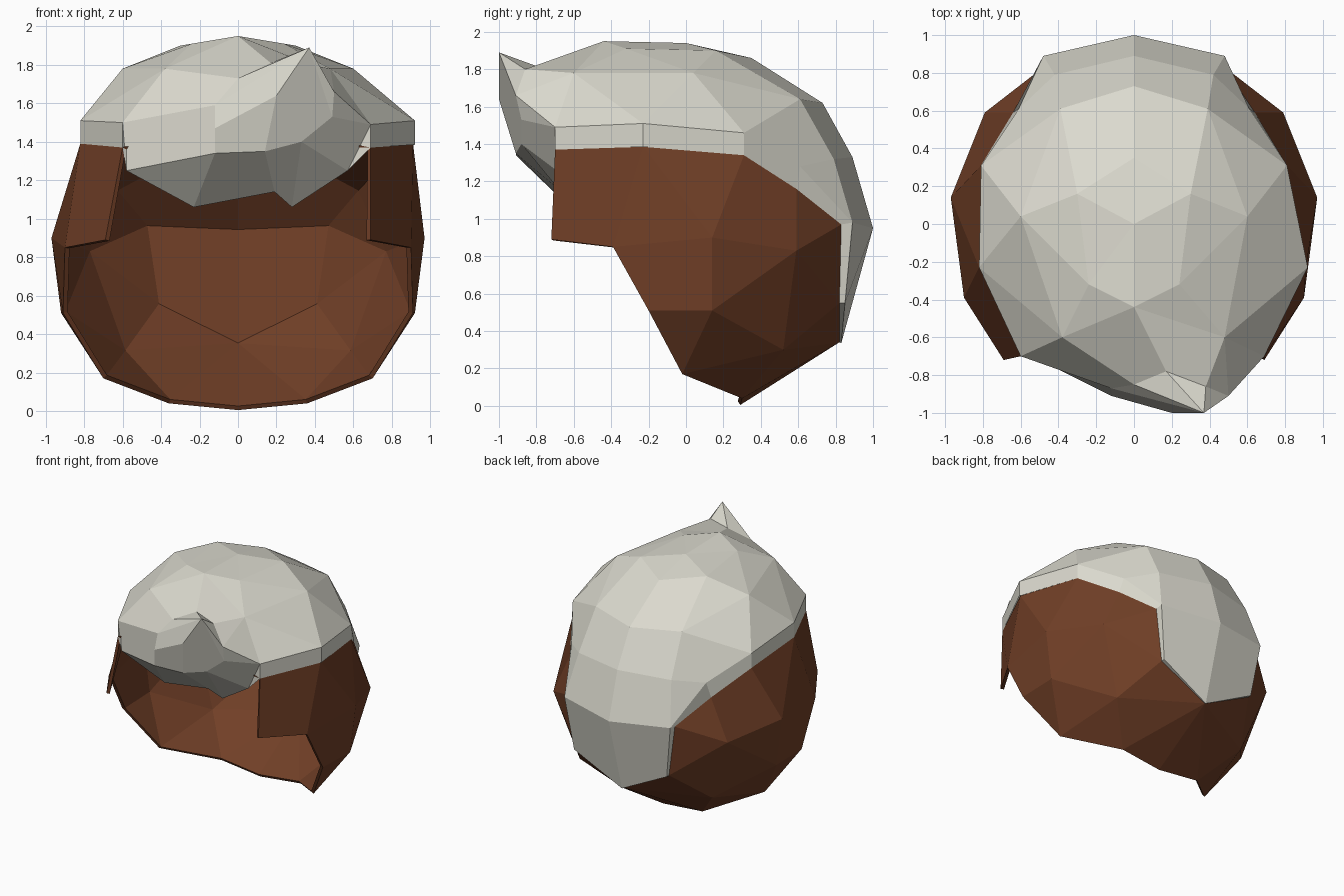
import bpy, bmesh
from mathutils import Vector

if "Cube" in bpy.data.objects:
    bpy.data.objects.remove(bpy.data.objects["Cube"])


def make_part(name, half, extra, moved, mirrored, single, color):
    """Mesh from named right-half points; the mirrored faces are repeated on -x ('name-')."""
    pts = {}
    for n, p in half.items():
        pts[n] = p
        if p[0]:
            pts[n + "-"] = (-p[0], p[1], p[2])
    pts.update(extra)
    pts.update(moved)
    bm = bmesh.new()
    vs = {n: bm.verts.new(p) for n, p in pts.items()}
    for f in mirrored.split(","):
        names = f.split()
        bm.faces.new([vs[n] for n in names])
        bm.faces.new([vs[n + "-"] if n + "-" in vs else vs[n] for n in reversed(names)])
    for f in single.split(",") if single else []:
        bm.faces.new([vs[n] for n in f.split()])
    bmesh.ops.recalc_face_normals(bm, faces=bm.faces[:])
    out = sum(f.normal.dot(f.calc_center_median() - Vector((0, 0, 1))) * f.calc_area() for f in bm.faces)
    if out < 0:
        bmesh.ops.reverse_faces(bm, faces=bm.faces[:])
    me = bpy.data.meshes.new(name)
    bm.to_mesh(me)
    bm.free()
    ob = bpy.data.objects.new(name, me)
    bpy.context.collection.objects.link(ob)
    mat = bpy.data.materials.new(name + "_color")
    mat.diffuse_color = color
    mat.use_nodes = True
    mat.node_tree.nodes["Principled BSDF"].inputs["Base Color"].default_value = mat.diffuse_color
    me.materials.append(mat)
    return ob


# Lower shell: open at the face and neck, continuing under the top layer
lower = {
    "A": (.60, -.70, 1.37), "B": (.82, -.23, 1.39), "C": (.81, .31, 1.34),
    "D": (.64, .59, 1.16), "E": (.48, .83, .97), "F": (.42, .82, .55), "G": (0, .82, .34),
    "H": (.69, -.72, .89), "I": (.90, -.39, .85), "J": (.97, .14, .90), "K": (.79, .59, .83),
    "Q": (.91, -.20, .51), "M": (.92, .14, .51), "L": (.70, -.02, .17),
    "N": (.60, .52, .30), "O": (.36, .30, .04), "P": (0, .29, .005),
    "R": (0, .90, .95), "S": (0, .55, 1.50), "T": (0, 0, 1.75), "U": (0, -.65, 1.50),
}
lower_faces = ("A B I H,B J I,B C J,C D K J,D E K,E F K,I J M Q,Q M L,J K M,K N M,K F N,F G N,"
               "N G O,G P O,M N L,N O L,F E R G,E D S R,D C T S,C B T,B A U T")
shell = make_part("lower_hair", lower, {},
                  {"A": (.69, -.70, 1.37), "B": (.91, -.23, 1.39)},
                  lower_faces, "", (.165, .05, .02, 1))
sol = shell.modifiers.new("thickness", "SOLIDIFY")
sol.thickness = .025
sol.offset = -1

# Top layer: dome, rim band (names ending 0) and tail down the back
top = {
    "a": (.60, -.70, 1.50), "a0": (.60, -.70, 1.37), "b": (.82, -.23, 1.51), "b0": (.82, -.23, 1.385),
    "c": (.81, .31, 1.46), "c0": (.81, .31, 1.34), "d": (.61, .61, 1.28), "d0": (.64, .59, 1.16),
    "e": (.48, .89, .98), "e0": (.48, .83, .97), "f": (.42, .85, .55), "f0": (.42, .82, .55),
    "g": (0, .83, .335), "g0": (0, .82, .34), "h": (0, 1.0, .95), "i": (.42, .79, 1.32),
    "j": (0, .89, 1.33), "k": (.39, .61, 1.64), "l": (0, .73, 1.62), "m": (.60, .04, 1.78),
    "n": (.30, .16, 1.90), "o": (0, 0, 1.94), "p": (0, .35, 1.86), "q": (.24, -.32, 1.91),
    "r": (0, -.44, 1.95), "s": (.38, -.60, 1.78),
}
top_faces = ("a b b0 a0,b c c0 b0,c d d0 c0,d e e0 d0,e f f0 e0,f g g0 f0,"
             "f g h e,e h j i,d e i,i j l k,c d i k,c k m,b c m,k l p n,k n m,n p o,"
             "n o q,m n q,m q s,b m s,a b s,o r q,q r s")

# Swept fringe at the front, asymmetric
fringe = {
    "tip": (.37, -1.0, 1.89), "fold": (.17, -.78, 1.81), "v": (0, -.85, 1.73), "w": (.38, -.86, 1.80),
    "x": (-.12, -.87, 1.59), "X": (-.12, -.91, 1.47), "y": (.20, -1.0, 1.64),
    "z": (.49, -.88, 1.53), "Z": (.50, -.91, 1.66),
    "bl": (-.12, -.91, 1.34), "bm": (.14, -.91, 1.35), "br": (.33, -.88, 1.40),
    "L1": (-.58, -.68, 1.25), "R1": (.57, -.68, 1.25),
    "L2": (-.23, -.62, 1.06), "M2": (.19, -.66, 1.14), "R2": (.28, -.60, 1.06), "back": (0, -.50, 1.40),
}
fringe_faces = ("s- v x a-,v tip x,r fold v s-,fold tip v,fold w tip,r s w fold,"
                "a- x X bl L1,x tip y X,X y bm bl,y tip z br bm,tip Z z,tip w Z,w s Z,Z s a,"
                "Z a z,z a R1 br,a- L1 a0-,a a0 R1,L1 bl L2,L2 bl bm M2,M2 bm br R2,R2 br R1,"
                "L1 L2 back,L2 M2 back,M2 R2 back,R2 R1 back,L1 back a0-,R1 a0 back")
make_part("top_hair", top, fringe,
          {"a": (.69, -.70, 1.49), "a0": (.69, -.70, 1.37), "b": (.92, -.23, 1.51),
           "b0": (.92, -.23, 1.385), "s": (.48, -.60, 1.78)},
          top_faces, fringe_faces, (.71, .70, .62, 1))
